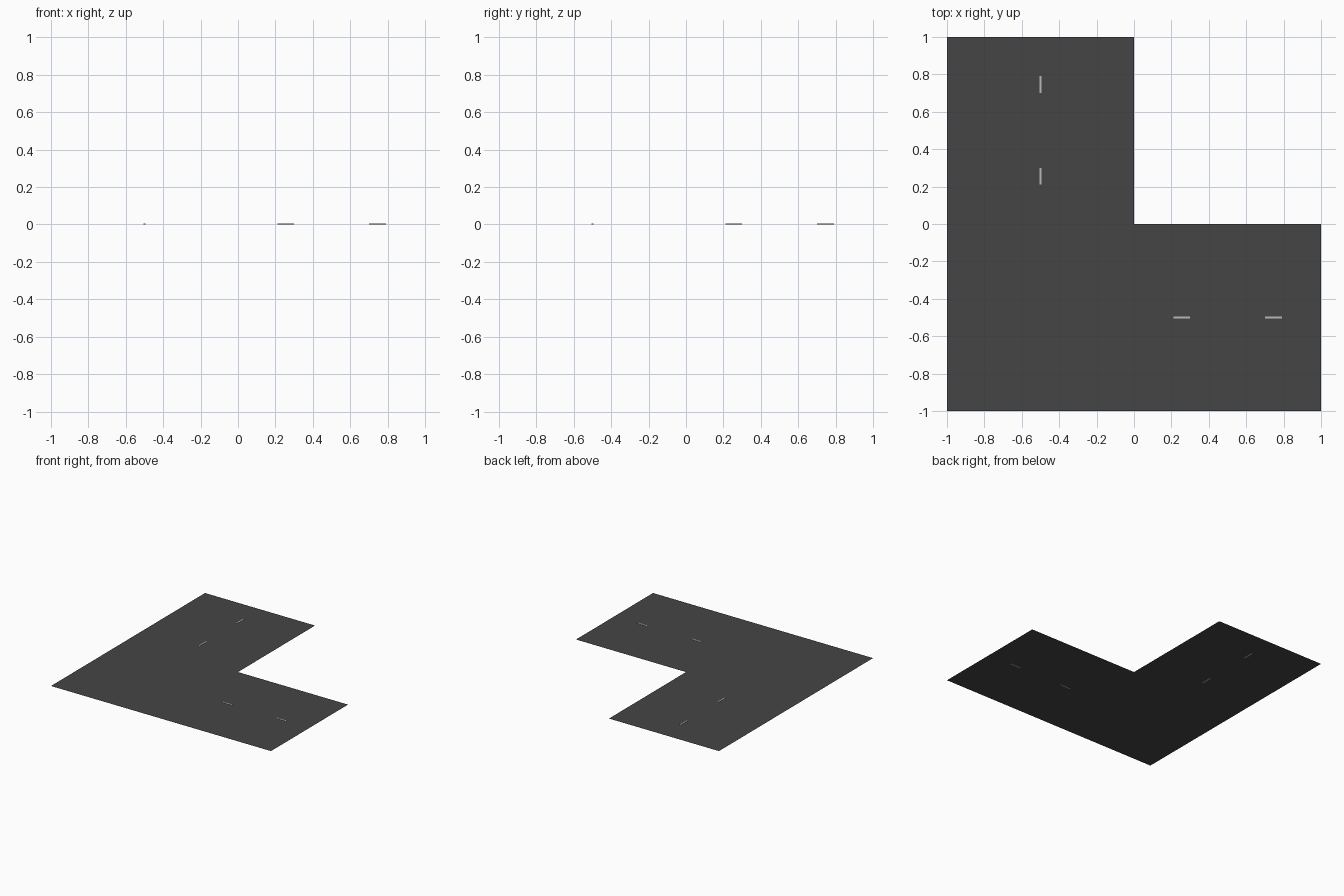
import bpy, bmesh
from mathutils import Matrix

if "Cube" in bpy.data.objects:
    bpy.data.objects.remove(bpy.data.objects["Cube"])

THICK = 0.004


def material(name, value):
    mat = bpy.data.materials.new(name)
    mat.diffuse_color = (value, value, value, 1)
    mat.use_nodes = True
    mat.node_tree.nodes["Principled BSDF"].inputs["Base Color"].default_value = mat.diffuse_color
    return mat


def make_object(name, bm, mat):
    mesh = bpy.data.meshes.new(name)
    bm.to_mesh(mesh)
    bm.free()
    mesh.materials.append(mat)
    obj = bpy.data.objects.new(name, mesh)
    bpy.context.collection.objects.link(obj)
    return obj


asphalt = material("asphalt", 0.06)
paint = material("lane_paint", 0.5)

# L-shaped road sheet, running through the middle of the dashes' thickness
bm = bmesh.new()
outline = [(-1, -1), (1, -1), (1, 0), (0, 0), (-1 + 1, 1), (-1, 1)]
bm.faces.new([bm.verts.new((x, y, THICK / 2)) for x, y in outline])
make_object("road_corner", bm, asphalt)


# Thin painted dashes along the centre line of each arm
def dash(name, centre, size):
    bm = bmesh.new()
    bmesh.ops.create_cube(bm, size=1, matrix=Matrix.LocRotScale(
        (*centre, THICK / 2), None, (*size, THICK)))
    make_object(name, bm, paint)


for i, d in enumerate((0.255, 0.745)):
    dash(f"lane_dash_east_{i + 1}", (d, -0.5), (0.09, 0.01))
    dash(f"lane_dash_north_{i + 1}", (-0.5, d), (0.01, 0.09))
